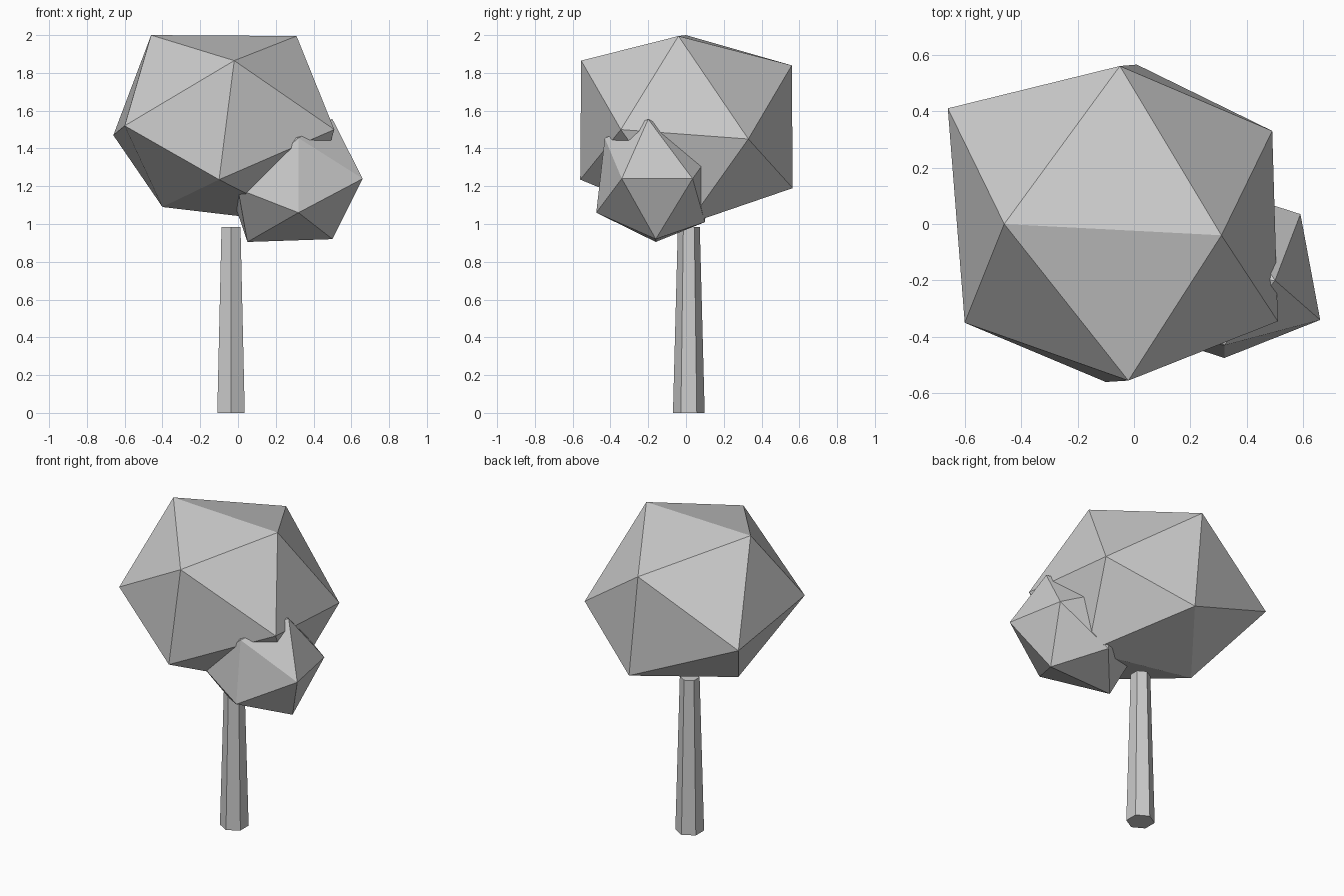
import bpy, bmesh
from mathutils import Vector

if "Cube" in bpy.data.objects:
    bpy.data.objects.remove(bpy.data.objects["Cube"])


def add_object(name, bm):
    bmesh.ops.recalc_face_normals(bm, faces=bm.faces[:])
    mesh = bpy.data.meshes.new(name)
    bm.to_mesh(mesh)
    bm.free()
    obj = bpy.data.objects.new(name, mesh)
    bpy.context.collection.objects.link(obj)
    return obj


def clump(name, corners):
    """Irregular twelve-cornered, twenty-sided leaf clump."""
    bm = bmesh.new()
    for c in corners:
        bm.verts.new(Vector(c))
    bmesh.ops.convex_hull(bm, input=bm.verts[:])
    return add_object(name, bm)


# Tapered six-sided trunk
bm = bmesh.new()
bmesh.ops.create_cone(bm, cap_ends=True, segments=6, radius1=0.084,
                      radius2=0.058, depth=0.985)
bmesh.ops.translate(bm, verts=bm.verts[:], vec=(-0.037, 0.015, 0.4925))
add_object("trunk", bm)

# Main crown
clump("large_leaf_clump", [
    (-0.46, 0.00, 2.00), (0.31, -0.04, 1.995),
    (-0.02, -0.555, 1.865), (-0.05, 0.56, 1.84),
    (-0.60, -0.35, 1.52), (-0.66, 0.41, 1.47),
    (0.51, -0.345, 1.50), (0.49, 0.33, 1.45),
    (-0.10, -0.56, 1.235), (0.01, 0.565, 1.19),
    (-0.40, 0.04, 1.09), (0.36, 0.01, 1.00)])

# Smaller clump low on the front right
clump("small_leaf_clump", [
    (0.66, -0.34, 1.24), (0.59, 0.035, 1.24),
    (0.50, -0.16, 0.92), (0.05, -0.16, 0.905),
    (0.32, -0.475, 1.06), (0.32, -0.43, 1.455),
    (0.50, -0.20, 1.555), (0.10, -0.18, 1.51),
    (0.00, -0.37, 1.185), (-0.05, 0.00, 1.20),
    (0.28, 0.10, 1.01), (0.28, 0.135, 1.38)])
